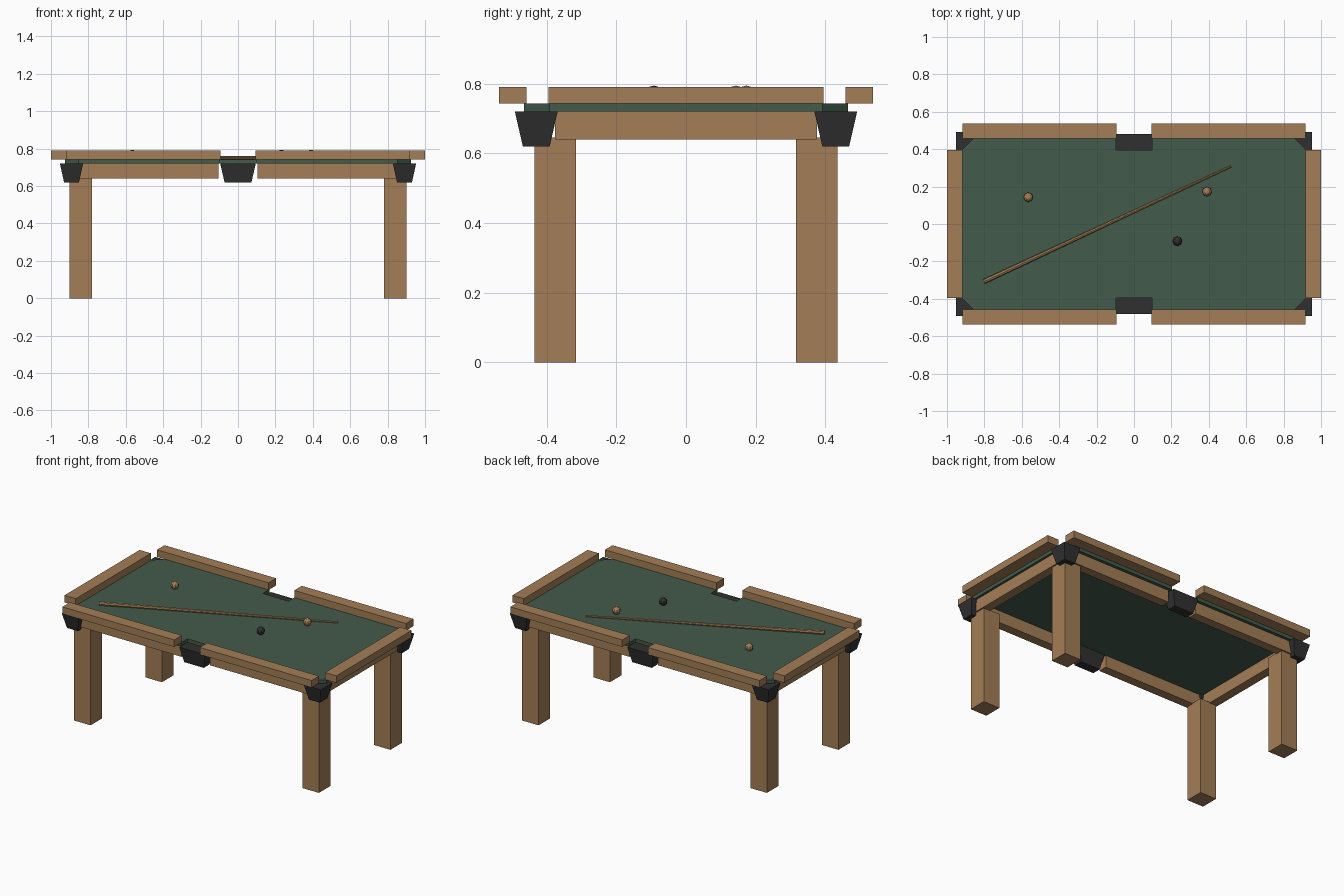
import bpy, bmesh, math
from mathutils import Vector

if "Cube" in bpy.data.objects:
    bpy.data.objects.remove(bpy.data.objects["Cube"])


def material(name, rgb):
    m = bpy.data.materials.new(name)
    m.diffuse_color = (*rgb, 1)
    m.use_nodes = True
    m.node_tree.nodes["Principled BSDF"].inputs["Base Color"].default_value = m.diffuse_color
    return m


WOOD = material("wood", (0.37, 0.21, 0.095))
FELT = material("green_felt", (0.055, 0.105, 0.07))
DARK = material("dark_leather", (0.03, 0.03, 0.031))


def finish(name, bm, mat):
    bmesh.ops.recalc_face_normals(bm, faces=bm.faces)
    me = bpy.data.meshes.new(name)
    bm.to_mesh(me)
    bm.free()
    me.materials.append(mat)
    ob = bpy.data.objects.new(name, me)
    bpy.context.collection.objects.link(ob)
    return ob


def box(name, x, y, z, mat, taper=(0, 0)):
    """Box between the given ranges; taper pulls in the bottom on each side."""
    bm = bmesh.new()
    bmesh.ops.create_cube(bm, size=1)
    for v in bm.verts:
        bottom = v.co.z < 0
        for i, r in enumerate((x, y, z)):
            s = v.co[i] * 2
            half = (max(r) - min(r)) / 2
            if bottom and i < 2:
                half -= taper[i]
            v.co[i] = sum(r) / 2 + s * half
    return finish(name, bm, mat)


# Playing bed: chamfered corners and notches for the middle pockets
quarter = [(0.925, 0.392), (0.852, 0.465), (0.095, 0.465), (0.095, 0.395)]
half = quarter + [(-x, y) for x, y in reversed(quarter)]
outline = half + [(-x, -y) for x, y in half]
bm = bmesh.new()
face = bm.faces.new([bm.verts.new((x, y, 0.72)) for x, y in outline])
ext = bmesh.ops.extrude_face_region(bm, geom=[face], use_keep_orig=True)
for v in ext["geom"]:
    if isinstance(v, bmesh.types.BMVert):
        v.co.z = 0.743
finish("playing_bed", bm, FELT)

for sx, xn in ((-1, "left"), (1, "right")):
    # End rail and apron
    box(f"{xn}_end_rail", (sx * 0.917, sx * 1.0), (-0.395, 0.395), (0.743, 0.79), WOOD)
    box(f"{xn}_end_apron", (sx * 0.85, sx * 0.91), (-0.376, 0.376), (0.64, 0.72), WOOD)
    for sy, yn in ((-1, "front"), (1, "back")):
        tag = f"{yn}_{xn}"
        # Long rail, apron, leg and corner pocket
        box(f"{tag}_rail", (sx * 0.094, sx * 0.916), (sy * 0.457, sy * 0.536), (0.743, 0.79), WOOD)
        box(f"{tag}_apron", (sx * 0.105, sx * 0.87), (sy * 0.385, sy * 0.445), (0.64, 0.72), WOOD)
        box(f"{tag}_leg", (sx * 0.78, sx * 0.9), (sy * 0.315, sy * 0.435), (0, 0.645), WOOD)
        box(f"{tag}_pocket", (sx * 0.828, sx * 0.952), (sy * 0.368, sy * 0.491), (0.62, 0.72),
            DARK, (0.022, 0.023))

# Middle pockets
for sy, yn in ((-1, "front"), (1, "back")):
    box(f"{yn}_middle_pocket", (-0.095, 0.095), (sy * 0.385, sy * 0.48), (0.62, 0.72),
        DARK, (0.023, 0.018))

# Balls
for name, x, y, mat in (("left_ball", -0.565, 0.143, WOOD), ("right_ball", 0.39, 0.173, WOOD),
                        ("dark_ball", 0.232, -0.092, DARK)):
    bm = bmesh.new()
    bmesh.ops.create_uvsphere(bm, u_segments=8, v_segments=6, radius=0.0255)
    bmesh.ops.translate(bm, verts=bm.verts, vec=(x, y, 0.7685))
    finish(name, bm, mat)

# Cue stick: tapered rod lying on the felt
r0, r1 = 0.013, 0.006
a, b = Vector((-0.803, -0.308, 0.743 + r0)), Vector((0.518, 0.308, 0.743 + r1))
bm = bmesh.new()
bmesh.ops.create_cone(bm, cap_ends=True, segments=8, radius1=r0, radius2=r1, depth=(b - a).length)
cue = finish("cue_stick", bm, WOOD)
cue.location = (a + b) / 2
cue.rotation_euler = (b - a).to_track_quat("Z", "Y").to_euler()
